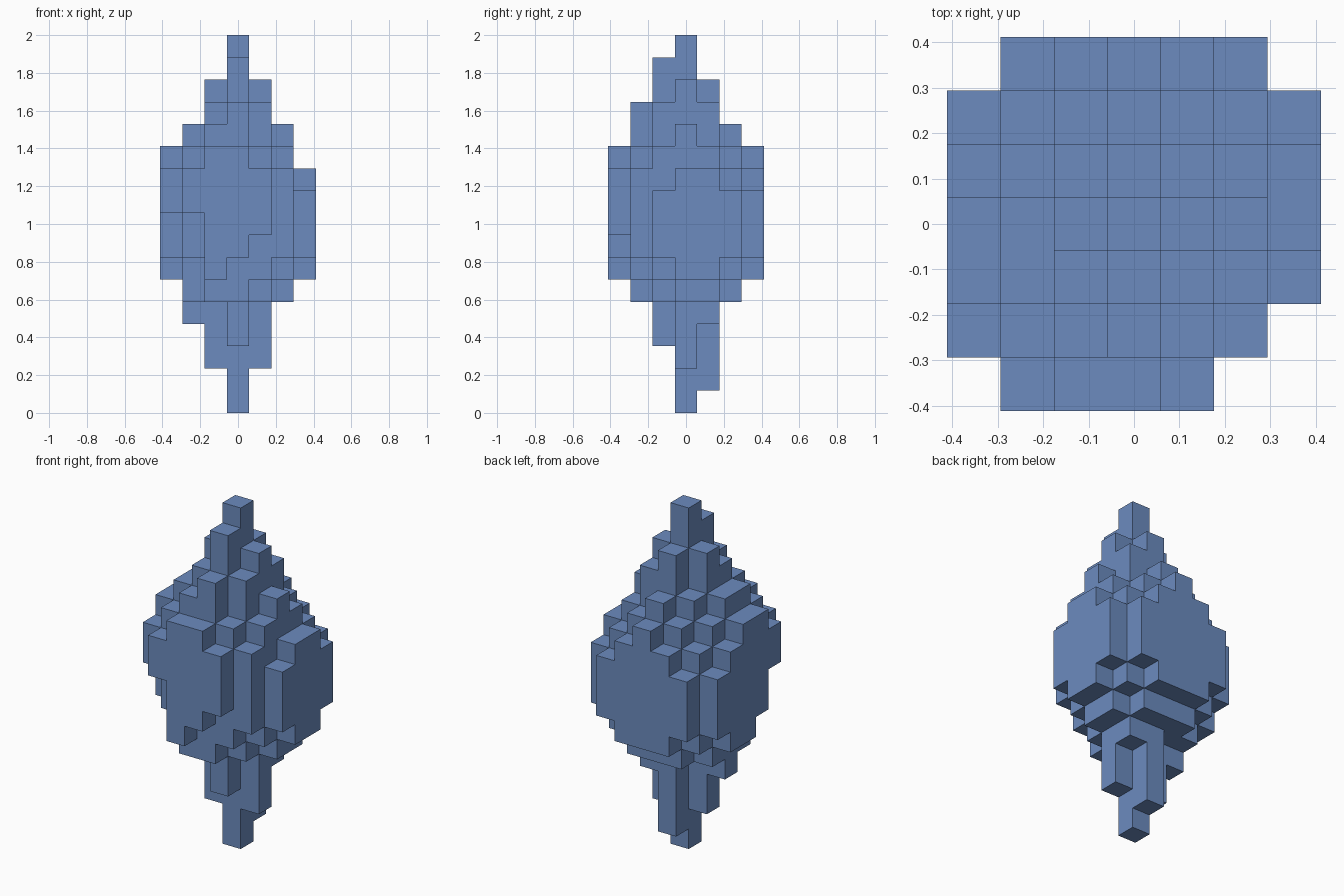
import bpy
import bmesh
from mathutils import Vector

cube = bpy.data.objects.get("Cube")
if cube:
    bpy.data.objects.remove(cube, do_unlink=True)

LAYERS = 17
CELL = 2 / LAYERS
RADIUS = 3

# Usual top and bottom of a column, by its step distance from the axis
TOP = [17, 15, 13, 12, 11, 10]
BOTTOM = [0, 2, 5, 5, 6, 7]

# Columns that break the regular taper
TOP_RAISED = {(0, -1), (1, 1), (1, -1), (-1, -1), (0, -2), (-1, -2), (-2, -1),
              (-2, -2), (-3, -1), (-1, -3), (-2, -3), (-3, -2)}
TOP_LOWERED = {(3, 0), (3, -1)}
BOTTOM_RAISED = {(0, -1): 1, (2, -1): 1, (1, -2): 1, (3, 0): 1, (-3, 0): 1,
                 (0, 3): 1, (0, -3): 2, (1, -3): 2, (2, -2): 1, (-2, -2): 1,
                 (3, -1): 1, (-3, -1): 1, (-2, -3): 2, (-3, -2): 2}
BOTTOM_LOWERED = {(0, 1), (1, 1), (-2, 0)}
MISSING = {(2, -3), (3, -2)}


def column_span(x, y):
    """Bottom and top layer of one column, or nothing outside the footprint."""
    distance = abs(x) + abs(y)
    column = (x, y)
    if distance >= len(TOP) or column in MISSING:
        return None
    top = TOP[distance] + (column in TOP_RAISED) - (column in TOP_LOWERED)
    bottom = (BOTTOM[distance] + BOTTOM_RAISED.get(column, 0)
              - (column in BOTTOM_LOWERED))
    return bottom, top


def filled_cells():
    cells = set()
    steps = range(-RADIUS, RADIUS + 1)
    for x in steps:
        for y in steps:
            span = column_span(x, y)
            if span:
                cells.update((x, y, z) for z in range(*span))
    return cells


def add_outer_faces(bm, cells):
    """Add a square wherever a filled cell touches an empty one."""
    for cell in cells:
        centre = Vector(cell) + Vector((0, 0, 0.5))
        for axis in range(3):
            for side in (-1, 1):
                normal = Vector((0, 0, 0))
                normal[axis] = side
                if tuple(int(c + n) for c, n in zip(cell, normal)) in cells:
                    continue
                u = Vector((0, 0, 0))
                u[(axis + 1) % 3] = 0.5
                v = normal.cross(u)
                middle = centre + normal / 2
                corners = (middle - u - v, middle + u - v,
                           middle + u + v, middle - u + v)
                bm.faces.new([bm.verts.new(p * CELL) for p in corners])


# Blue colour
blue = bpy.data.materials.new("crystal blue")
blue.use_nodes = True
colour = (0.15, 0.26, 0.52, 1)
blue.diffuse_color = colour
for node in blue.node_tree.nodes:
    if node.type == "BSDF_PRINCIPLED":
        node.inputs["Base Color"].default_value = colour

# Stepped crystal, with flat areas merged into single faces
bm = bmesh.new()
add_outer_faces(bm, filled_cells())
bmesh.ops.remove_doubles(bm, verts=bm.verts, dist=CELL / 100)
bmesh.ops.dissolve_limit(bm, angle_limit=0.01, verts=bm.verts, edges=bm.edges)
mesh = bpy.data.meshes.new("stepped_crystal")
bm.to_mesh(mesh)
bm.free()
mesh.materials.append(blue)
crystal = bpy.data.objects.new("stepped_crystal", mesh)
bpy.context.collection.objects.link(crystal)
